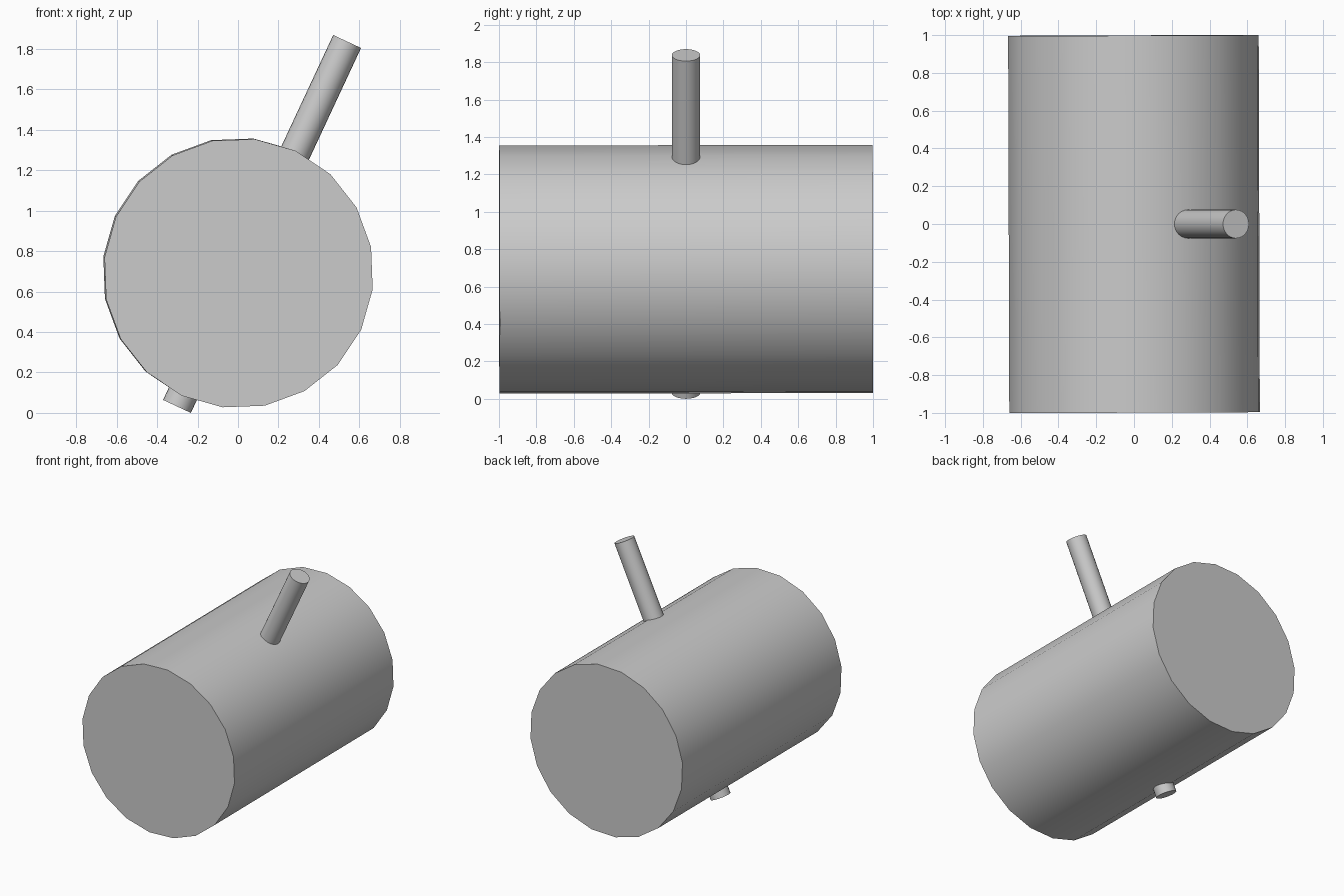
import bpy
import math
from mathutils import Vector, Matrix

if "Cube" in bpy.data.objects:
    bpy.data.objects.remove(bpy.data.objects["Cube"])

LEAN = math.radians(25)  # the mallet leans towards +x


def rod(name, start, end, radius, sides, spin=0.0):
    """Capped cylinder between two points, smooth sides and sharp rims."""
    start, end = Vector(start), Vector(end)
    axis = end - start
    bpy.ops.mesh.primitive_cylinder_add(vertices=sides, radius=radius, depth=axis.length)
    obj = bpy.context.object
    obj.name = name
    turn = Vector((0, 0, 1)).rotation_difference(axis).to_matrix().to_4x4()
    obj.data.transform(turn @ Matrix.Rotation(spin, 4, 'Z'))
    obj.location = (start + end) / 2
    bpy.ops.object.shade_smooth_by_angle(angle=math.radians(35))
    return obj


# Barrel-shaped head: 20 sides, one corner lined up with the handle, slightly askew
rod("mallet_head", (0.003, -0.998, 0.691), (-0.003, 0.998, 0.694), 0.668, 20, LEAN)

# Handle running right through the head
low = Vector((-0.302, 0, 0.032))
length = 1.992
high = low + length * Vector((math.sin(LEAN), 0, math.cos(LEAN)))
rod("handle", low, high, 0.076, 24)
